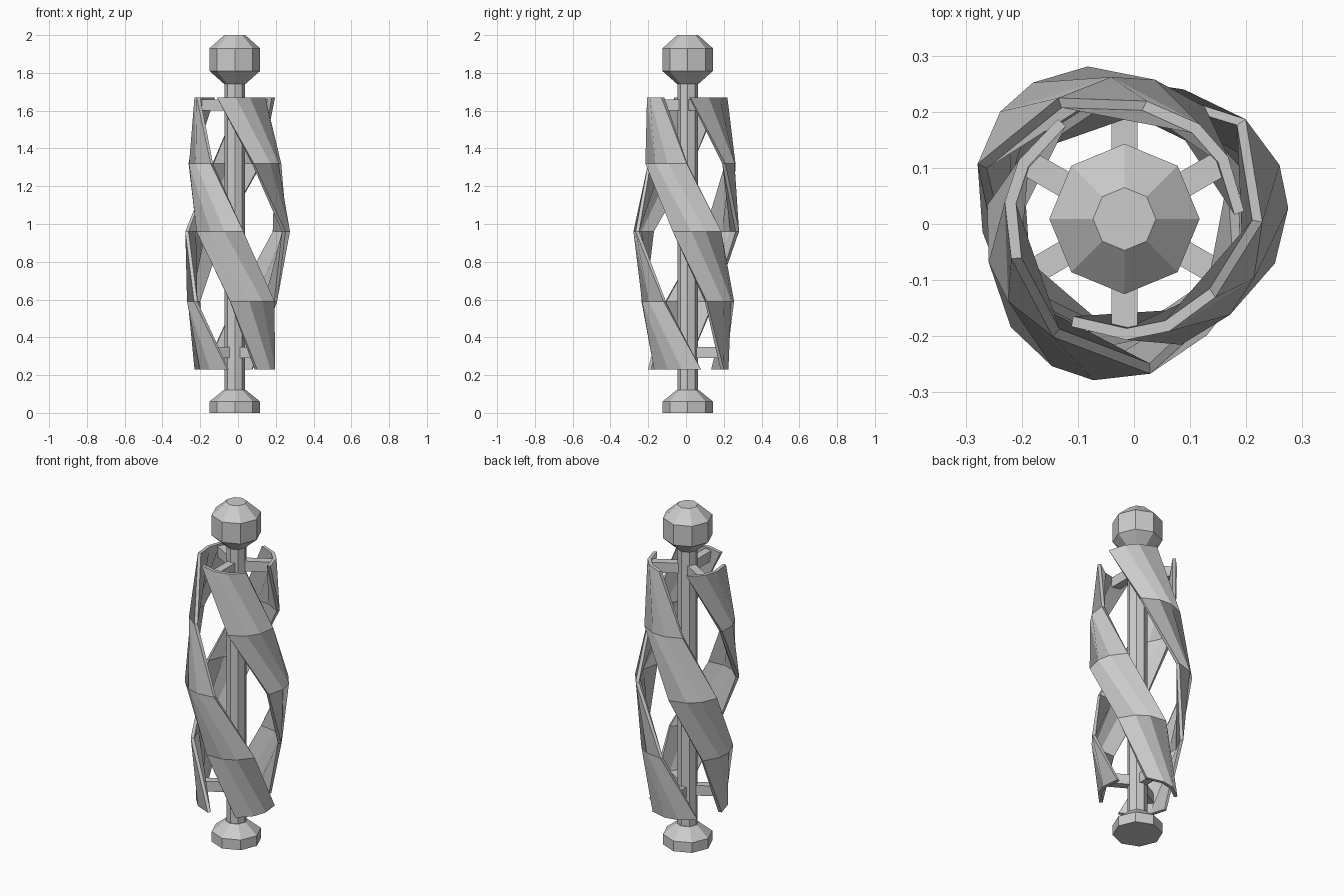
import bpy, bmesh
from math import sin, cos, radians, pi

if "Cube" in bpy.data.objects:
    bpy.data.objects.remove(bpy.data.objects["Cube"])

CX, CY = -0.017, 0.009   # shared vertical axis


def make_object(name, verts, faces):
    mesh = bpy.data.meshes.new(name)
    mesh.from_pydata(verts, [], faces)
    bm = bmesh.new()
    bm.from_mesh(mesh)
    bmesh.ops.recalc_face_normals(bm, faces=bm.faces)
    bm.to_mesh(mesh)
    bm.free()
    obj = bpy.data.objects.new(name, mesh)
    bpy.context.collection.objects.link(obj)
    return obj


def loft(name, rings):
    """Skin closed rings of equal length and cap both ends."""
    n = len(rings[0])
    verts = [p for ring in rings for p in ring]
    faces = [(r * n + i, r * n + (i + 1) % n, (r + 1) * n + (i + 1) % n, (r + 1) * n + i)
             for r in range(len(rings) - 1) for i in range(n)]
    faces += [tuple(range(n)), tuple(range(len(verts) - n, len(verts)))]
    return make_object(name, verts, faces)


def turned(name, profile, sides=8):
    """Eight-sided turned part from (radius, z) pairs."""
    return loft(name, [[(CX + r * cos(2 * pi * i / sides), CY + r * sin(2 * pi * i / sides), z)
                        for i in range(sides)] for r, z in profile])


def polar(angle, out, side, z):
    """Point at a radial and a sideways distance from the axis."""
    c, s = cos(angle), sin(angle)
    return (CX + out * c - side * s, CY + out * s + side * c, z)


# Base, shaft and head
turned("base", [(0.134, 0), (0.134, 0.06), (0.06, 0.12)])
turned("shaft", [(0.055, 0.10), (0.055, 1.76)])
turned("head", [(0.055, 1.74), (0.134, 1.81), (0.134, 1.93), (0.056, 2.0)])

# Three curved blades, half a turn from bottom to top, bulging at mid height
section = [(0.247, -0.131), (0.290, -0.039), (0.290, 0.039), (0.247, 0.131),
           (0.230, 0.124), (0.270, 0.035), (0.270, -0.035), (0.230, -0.124)]
levels = [0.23, 0.59, 0.96, 1.32, 1.67]
for k in range(3):
    rings = []
    for j, z in enumerate(levels):
        angle = radians(101.5 - 45 * j + 120 * k)
        inset = 0.039 * abs(j - 2)
        rings.append([polar(angle, d - inset, s, z) for d, s in section])
    loft(f"blade_{k + 1}", rings)

# Spokes holding the blades at top and bottom
for label, z0, z1, start in (("upper", 1.60, 1.66, -90), ("lower", 0.29, 0.35, -30)):
    for k in range(3):
        angle = radians(start + 120 * k)
        corners = [(-0.023, z0), (0.023, z0), (0.023, z1), (-0.023, z1)]
        loft(f"{label}_spoke_{k + 1}",
             [[polar(angle, d, s, z) for s, z in corners] for d in (0.03, 0.195)])
